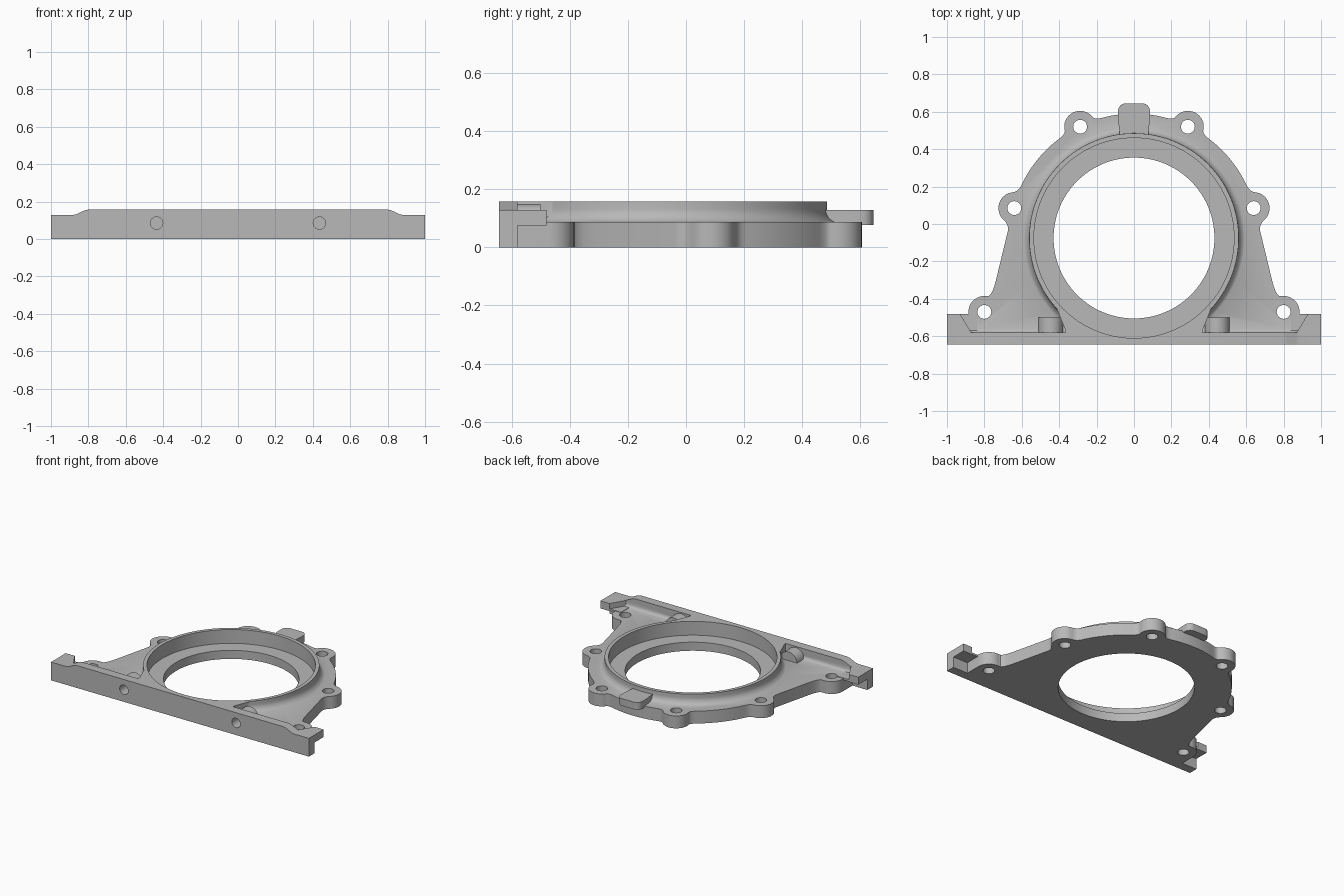
import bpy, bmesh
from math import sin, cos, pi, radians
from mathutils import Vector

CY = -0.075          # centre of the bore in y
TOP, LOW, PLATE = 0.157, 0.128, 0.087
FRONT = -0.643

if "Cube" in bpy.data.objects:
    bpy.data.objects.remove(bpy.data.objects["Cube"])

metal = bpy.data.materials.new("cast grey metal")
metal.use_nodes = True
grey = (0.48, 0.48, 0.48, 1)
metal.diffuse_color = grey
metal.node_tree.nodes["Principled BSDF"].inputs["Base Color"].default_value = grey


def arc(cx, cy, r, a0, a1, n=16):
    angles = [radians(a0 + (a1 - a0) * i / n) for i in range(n + 1)]
    return [Vector((cx + r * cos(a), cy + r * sin(a))) for a in angles]


def circle(cx, cy, r, n=32):
    return arc(cx, cy, r, 0, 360, n)[:-1]


def line(*pts):
    return [Vector(p) for p in pts]


def blend(segments, n=5):
    """Join segments with smooth curves tangent to both ends."""
    out = list(segments[0])
    for seg in segments[1:]:
        p, q = out[-1], seg[0]
        d, e = p - out[-2], seg[1] - q
        c = p + d * ((q - p).cross(e) / d.cross(e))
        for i in range(1, n):
            t = i / n
            out.append(p * (1 - t) ** 2 + c * 2 * t * (1 - t) + q * t * t)
        out += seg
    return out


def mirrored(pts):
    return pts + [Vector((-p.x, p.y)) for p in reversed(pts)]


def finish(bm, name):
    bmesh.ops.recalc_face_normals(bm, faces=bm.faces)
    mesh = bpy.data.meshes.new(name)
    bm.to_mesh(mesh)
    bm.free()
    ob = bpy.data.objects.new(name, mesh)
    mesh.materials.append(metal)
    bpy.context.collection.objects.link(ob)
    return ob


def prism(name, pts, lo, hi, axis="z"):
    place = {"z": lambda p, h: (p[0], p[1], h),
             "y": lambda p, h: (p[0], h, p[1]),
             "x": lambda p, h: (h, p[0], p[1])}[axis]
    bm = bmesh.new()
    face = bm.faces.new([bm.verts.new(place(p, lo)) for p in pts])
    top = bmesh.ops.extrude_face_region(bm, geom=[face])["geom"]
    move = Vector(place((0, 0), hi - lo))
    bmesh.ops.translate(bm, vec=move, verts=[v for v in top if isinstance(v, bmesh.types.BMVert)])
    return finish(bm, name)


def lathe(name, profile, steps=128):
    bm = bmesh.new()
    vs = [bm.verts.new((r, CY, z)) for r, z in profile]
    es = [bm.edges.new((vs[i - 1], vs[i])) for i in range(len(vs))]
    bmesh.ops.spin(bm, geom=vs + es, cent=(0, CY, 0), axis=(0, 0, 1),
                   angle=2 * pi, steps=steps)
    bmesh.ops.remove_doubles(bm, verts=bm.verts, dist=1e-5)
    return finish(bm, name)


def combine(body, other, operation):
    mod = body.modifiers.new("combine", "BOOLEAN")
    mod.operation, mod.solver, mod.object = operation, "EXACT", other
    bpy.context.view_layer.objects.active = body
    bpy.ops.object.modifier_apply(modifier=mod.name)
    bpy.data.objects.remove(other)


# Flange plate with rounded bolt ears
bolts = [(0.8, -0.47), (0.64, 0.085), (0.288, 0.52)]
ear, rim = 0.085, 0.665
half = line((0.885, -0.6)) + blend([
    arc(*bolts[0], ear, 0, 100),
    line((0.738, -0.3), (0.675, -0.04)),
    arc(*bolts[1], ear, -50, 85),
    arc(0, CY, rim, 25, 53),
    arc(*bolts[2], ear, -15, 143),
    arc(0, CY, rim, 75, 89)])
body = prism("seal_housing", mirrored(half), 0, PLATE)

# Raised ring with a filleted foot
foot = [(0.61 + 0.05 * cos(a), 0.133 + 0.05 * sin(a))
        for a in [pi + pi / 2 * i / 8 for i in range(9)]]
ring = lathe("ring", [(0.3, 0.03), (0.3, TOP), (0.56, TOP)] + foot + [(0.61, 0.03)])

# Front rail with stepped ends, and the fillet behind it
rail = prism("rail", mirrored(line((1, 0), (1, LOW), (0.885, LOW), (0.865, 0.132),
                                   (0.82, 0.153), (0.8, TOP))), FRONT, -0.58, "y")
curve = arc(-0.553, 0.113, 0.028, 180, 270, 6)
fillet = prism("rail_fillet", line((-0.6, 0.04), (-0.6, 0.113)) + curve
               + line((-0.553, 0.04)), -0.88, 0.88, "x")

# Web that joins ring and rail
web = prism("web", mirrored(line((0.36, -0.61), (0.37, -0.56), (0.41, -0.46))), 0.03, TOP)

# Rear tab
tab = prism("rear_tab", mirrored(line((0.075, 0.47), (0.085, 0.56))
            + arc(0.045, 0.605, 0.04, 0, 90, 6)), 0.077, LOW)

parts = [ring, rail, fillet, web, tab]
for s in (-1, 1):
    # Overhanging end pads and their low shelves
    pad = line((s, -0.61), (s, -0.48), (s * 0.93, -0.48), (s * 0.87, -0.58), (s * 0.87, -0.61))
    shelf = line((s * 0.99, -0.6), (s * 0.99, -0.481), (s * 0.84, -0.481), (s * 0.84, -0.6))
    parts += [prism("end_pad", pad, 0.075, LOW), prism("end_shelf", shelf, 0.076, 0.09)]
    # Lug behind each rail hole
    parts.append(prism("lug", circle(s * 0.445, 0.083, 0.066), -0.61, -0.5, "y"))
for part in parts:
    combine(body, part, "UNION")

# Bore, seal seat, bolt holes, rail holes and flush front face
cutters = [prism("bore", circle(0, CY, 0.43, 128), -0.1, 0.3),
           prism("seat", circle(0, CY, 0.535, 128), 0.06, 0.3),
           prism("front_trim", line((-2, -1), (2, -1), (2, FRONT), (-2, FRONT)), -0.1, 0.3)]
for s in (-1, 1):
    cutters += [prism("bolt_hole", circle(s * x, y, 0.037), -0.1, 0.3) for x, y in bolts]
    cutters.append(prism("rail_hole", circle(s * 0.435, 0.085, 0.033), -0.8, -0.53, "y"))
for cutter in cutters:
    combine(body, cutter, "DIFFERENCE")

# Smooth curved walls, keep machined edges sharp
bpy.ops.object.select_all(action="DESELECT")
body.select_set(True)
bpy.context.view_layer.objects.active = body
bpy.ops.object.shade_smooth_by_angle(angle=radians(30))
